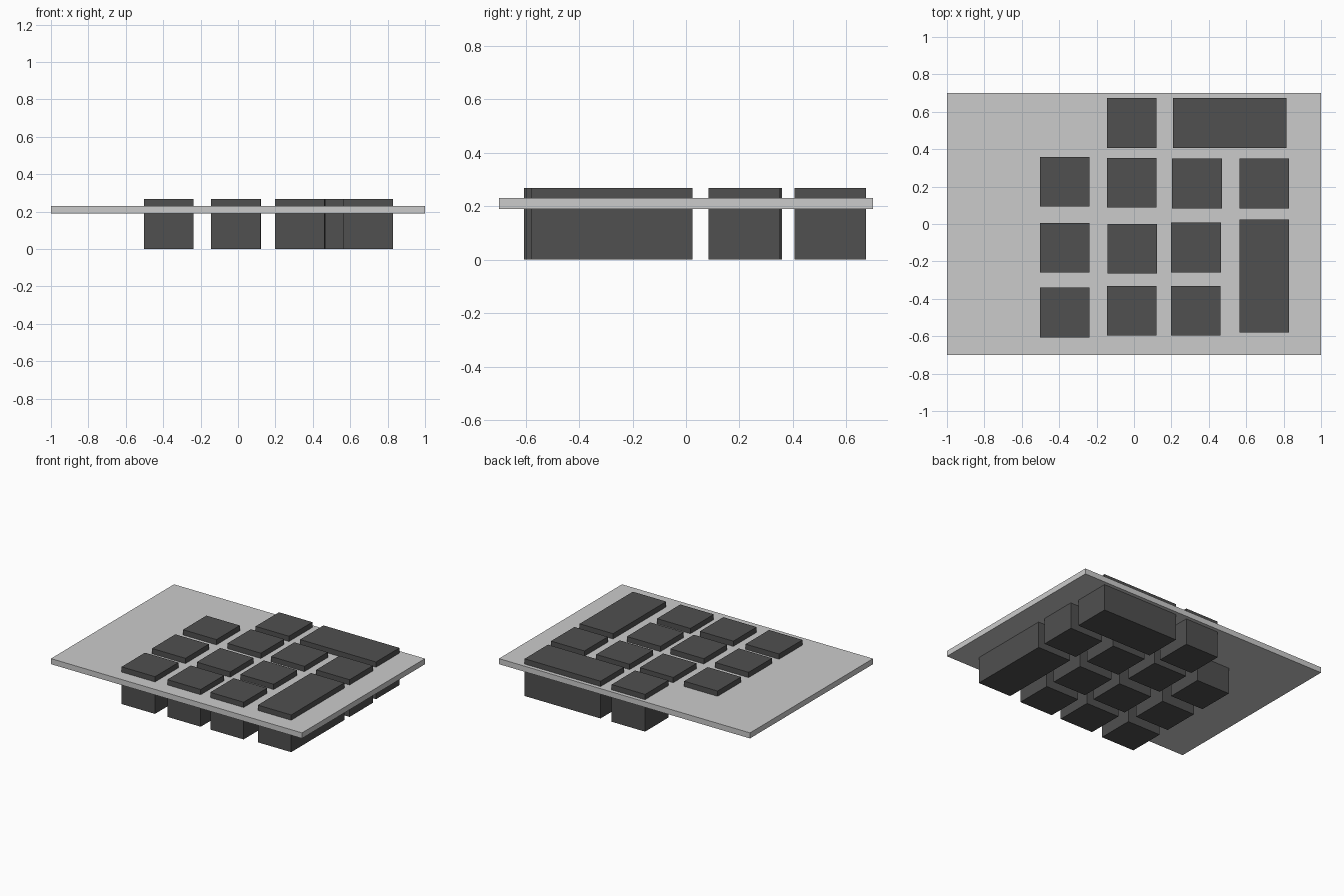
import bpy

if "Cube" in bpy.data.objects:
    bpy.data.objects.remove(bpy.data.objects["Cube"])

dark = bpy.data.materials.new("dark_key")
dark.diffuse_color = (0.08, 0.08, 0.08, 1)
dark.use_nodes = True
dark.node_tree.nodes["Principled BSDF"].inputs["Base Color"].default_value = dark.diffuse_color


def box(name, center, size, mat=None):
    bpy.ops.mesh.primitive_cube_add(size=1, location=center)
    ob = bpy.context.object
    ob.name = name
    ob.scale = size
    bpy.ops.object.transform_apply(location=False, rotation=False, scale=True)
    if mat:
        ob.data.materials.append(mat)
    return ob


# Thin face plate
box("face_plate", (0, 0, 0.21), (2, 1.4, 0.04))

# Keys pass through the plate: centre x, centre y
K, L, H = 0.266, 0.605, 0.268
square_keys = [
    (-0.012, 0.54),
    (-0.37, 0.226), (-0.012, 0.22), (0.337, 0.217), (0.697, 0.217),
    (-0.37, -0.127), (-0.01, -0.132), (0.332, -0.125),
    (-0.37, -0.473), (-0.012, -0.464), (0.33, -0.464),
]
for i, (x, y) in enumerate(square_keys):
    box(f"square_key_{i + 1}", (x, y, H / 2), (K, K, H), dark)

# Double-length keys
box("wide_key", (0.512, 0.54, H / 2), (L, K, H), dark)
box("tall_key", (0.697, -0.278, H / 2), (K, L, H), dark)
